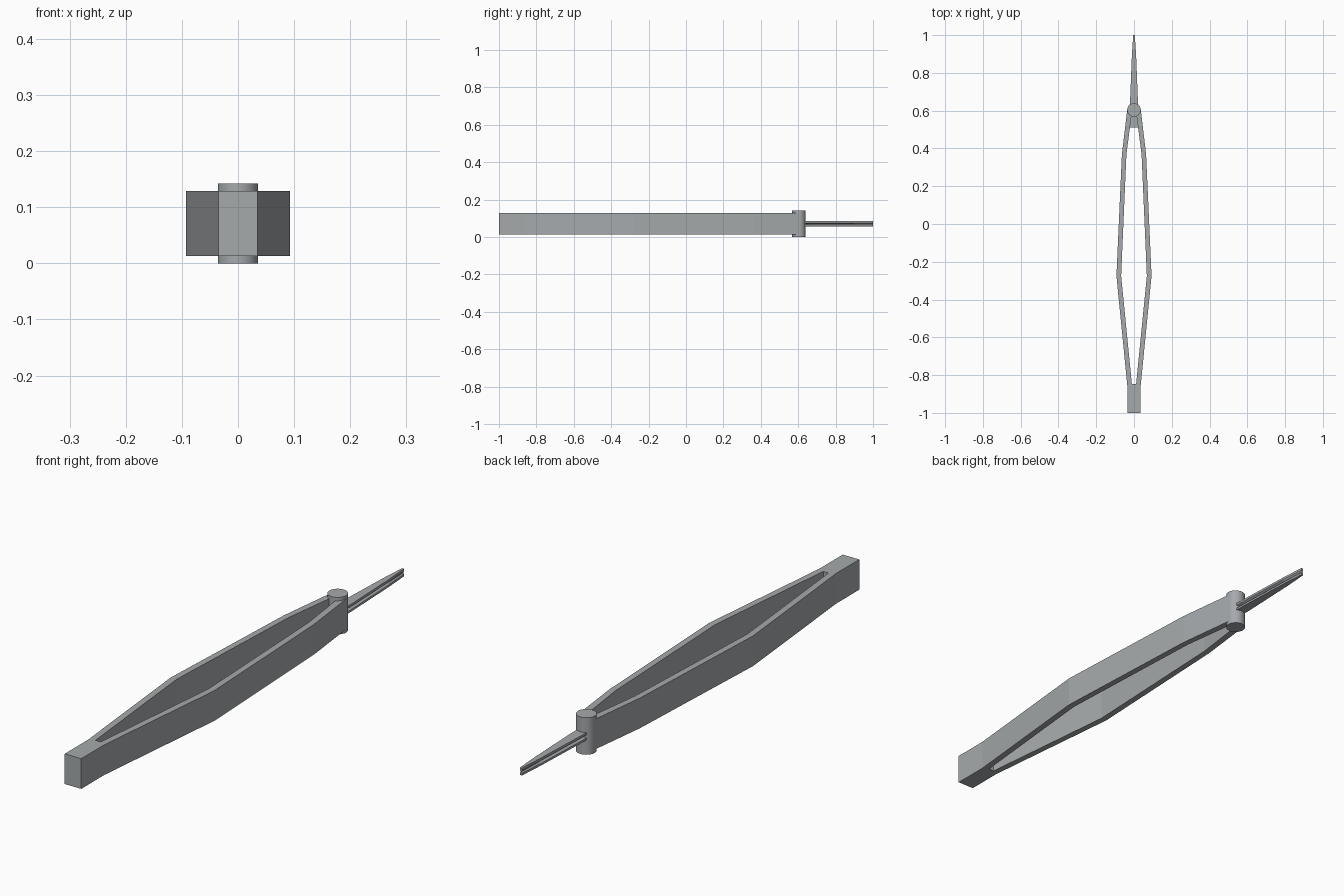
import bpy, bmesh, math

if "Cube" in bpy.data.objects:
    bpy.data.objects.remove(bpy.data.objects["Cube"])

steel = bpy.data.materials.new("steel grey")
steel.diffuse_color = (0.38, 0.40, 0.41, 1)
steel.use_nodes = True
steel.node_tree.nodes["Principled BSDF"].inputs["Base Color"].default_value = steel.diffuse_color

def finish(name, bm):
    bmesh.ops.recalc_face_normals(bm, faces=bm.faces)
    me = bpy.data.meshes.new(name)
    bm.to_mesh(me)
    bm.free()
    me.materials.append(steel)
    ob = bpy.data.objects.new(name, me)
    bpy.context.collection.objects.link(ob)
    return ob

def strip(name, rows, z0, z1):
    """Closed bar from rows of (x_inner, y_inner, x_outer, y_outer)."""
    bm = bmesh.new()
    rings = [[bm.verts.new(p) for p in ((a, b, z0), (c, d, z0), (c, d, z1), (a, b, z1))]
             for a, b, c, d in rows]
    for r, s in zip(rings, rings[1:]):
        for i in range(4):
            j = (i + 1) % 4
            bm.faces.new((r[i], r[j], s[j], s[i]))
    bm.faces.new(rings[0])
    bm.faces.new(rings[-1])
    return finish(name, bm)

# Bowed handle arms
arm = [(0.011, -0.85, 0.035, -0.86), (0.068, -0.275, 0.093, -0.275),
       (0.040, 0.37, 0.064, 0.37), (0.010, 0.60, 0.036, 0.605)]
for side, s in (("left", -1), ("right", 1)):
    strip(side + "_arm", [(s * a, b, s * c, d) for a, b, c, d in arm], 0.013, 0.129)

# Solid butt joining the arms
strip("handle_butt", [(-0.035, -1, 0.035, -1), (-0.035, -0.86, 0.035, -0.86),
                      (-0.011, -0.848, 0.011, -0.848)], 0.013, 0.129)

# Hinge pin
bm = bmesh.new()
bmesh.ops.create_cone(bm, cap_ends=True, segments=24, radius1=0.036, radius2=0.036, depth=0.142)
bmesh.ops.translate(bm, verts=bm.verts, vec=(0, 0.604, 0.071))
pin = finish("hinge_pin", bm)
bpy.context.view_layer.objects.active = pin
pin.select_set(True)
bpy.ops.object.shade_smooth_by_angle(angle=math.radians(40))

# Blade with a groove along each side, tapering to the tip
bm = bmesh.new()
rings = []
for y, w in ((0.51, 0.022), (0.67, 0.020), (0.90, 0.011), (1.0, 0.004)):
    g = w * 0.4
    half = [(w, 0.056), (w, 0.064), (g, 0.070), (w, 0.076), (w, 0.085)]
    section = half + [(-x, z) for x, z in reversed(half)]
    rings.append([bm.verts.new((x, y, z)) for x, z in section])
for r, s in zip(rings, rings[1:]):
    for i in range(10):
        j = (i + 1) % 10
        bm.faces.new((r[i], r[j], s[j], s[i]))
bm.faces.new(rings[0])
bm.faces.new(rings[-1])
finish("blade", bm)
